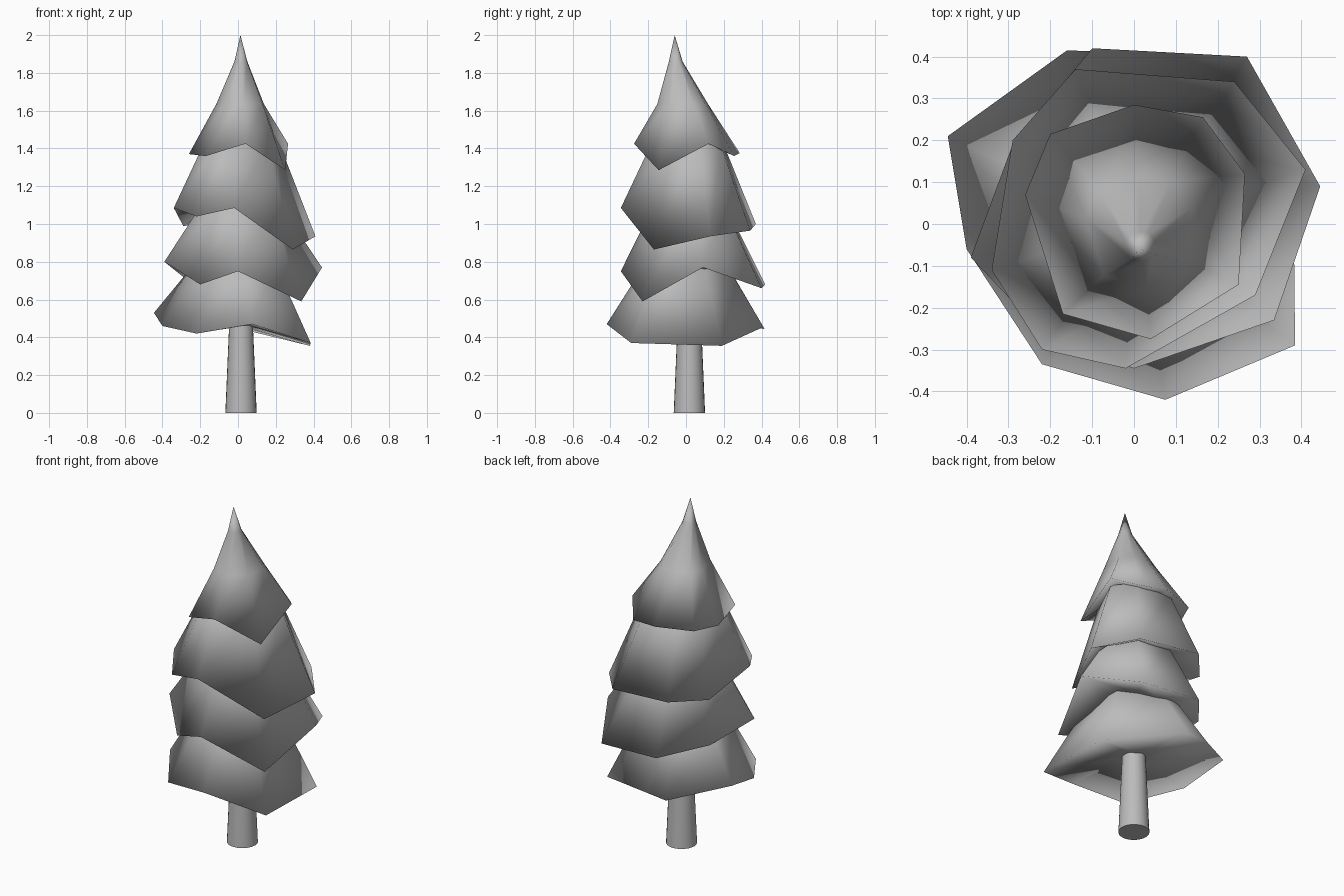
import bpy
import bmesh
from math import radians

cube = bpy.data.objects.get("Cube")
if cube:
    bpy.data.objects.remove(cube)

grey = bpy.data.materials.new("plain grey")
grey.use_nodes = True
grey.diffuse_color = (0.5, 0.5, 0.5, 1)
grey.node_tree.nodes["Principled BSDF"].inputs["Base Color"].default_value = (0.5, 0.5, 0.5, 1)


def finish(bm, name, angle):
    bmesh.ops.recalc_face_normals(bm, faces=bm.faces)
    mesh = bpy.data.meshes.new(name)
    bm.to_mesh(mesh)
    bm.free()
    mesh.materials.append(grey)
    obj = bpy.data.objects.new(name, mesh)
    bpy.context.collection.objects.link(obj)
    bpy.ops.object.select_all(action='DESELECT')
    obj.select_set(True)
    bpy.context.view_layer.objects.active = obj
    bpy.ops.object.shade_smooth_by_angle(angle=radians(angle))


def skirt(name, rim, rings, tip, under):
    """Ragged cone: rim corners shrink through rings (scale, x, y, z) to a tip, over a shallow underside."""
    bm = bmesh.new()
    count = len(rim)
    base = [bm.verts.new(p) for p in rim]

    def shrink(scale, x, y, z):
        return [bm.verts.new((x + p[0] * scale, y + p[1] * scale, z)) for p in rim]

    def close(loops, point):
        for low, high in zip(loops, loops[1:]):
            for i in range(count):
                j = (i + 1) % count
                bm.faces.new((low[i], low[j], high[j], high[i]))
        top = bm.verts.new(point)
        for i in range(count):
            bm.faces.new((loops[-1][i], loops[-1][(i + 1) % count], top))

    close([base] + [shrink(*r) for r in rings], tip)
    close([base, shrink(*under)], under[1:])
    finish(bm, name, 180)


# Foliage, from the ground up
skirt("bottom_foliage",
      [(0.075, -0.42, 0.47), (0.385, -0.29, 0.37), (0.38, 0.19, 0.355), (-0.03, 0.41, 0.455),
       (-0.16, 0.415, 0.445), (-0.445, 0.21, 0.53), (-0.4, -0.06, 0.46), (-0.22, -0.335, 0.42)],
      [(0.5, 0, 0, 0.8)], (0, 0, 0.95), (0.13, 0.015, 0.015, 0.46))
skirt("lower_foliage",
      [(0, -0.345, 0.75), (0.335, -0.23, 0.59), (0.445, 0.09, 0.77), (0.27, 0.4, 0.66),
       (-0.1, 0.42, 0.68), (-0.29, 0.19, 0.72), (-0.39, -0.08, 0.8), (-0.2, -0.28, 0.68)],
      [(0.5, 0, 0, 1.1)], (0, 0, 1.25), (0.4, 0, 0, 0.76))
skirt("upper_foliage",
      [(-0.02, -0.345, 1.085), (0.29, -0.17, 0.865), (0.41, 0.13, 0.935), (0.24, 0.34, 0.965),
       (-0.14, 0.37, 1.0), (-0.29, 0.2, 0.99), (-0.34, -0.11, 1.085), (-0.22, -0.3, 1.04)],
      [(0.54, 0, 0, 1.42)], (0, 0, 1.55), (0.4, 0, 0, 1.09))
skirt("top_foliage",
      [(0.04, -0.275, 1.425), (0.25, -0.145, 1.285), (0.265, 0.12, 1.425), (0.165, 0.255, 1.36),
       (0, 0.285, 1.375), (-0.2, 0.215, 1.375), (-0.26, 0.07, 1.37), (-0.17, -0.215, 1.36)],
      [(0.48, 0.01, -0.02, 1.635), (0.13, 0.015, -0.055, 1.86)], (0.013, -0.06, 2.0), (0.4, 0, 0, 1.43))

# Trunk
bm = bmesh.new()
bmesh.ops.create_cone(bm, cap_ends=True, segments=24, radius1=0.083, radius2=0.055, depth=0.65)
bmesh.ops.translate(bm, verts=bm.verts, vec=(0.016, 0.018, 0.325))
finish(bm, "trunk", 40)
